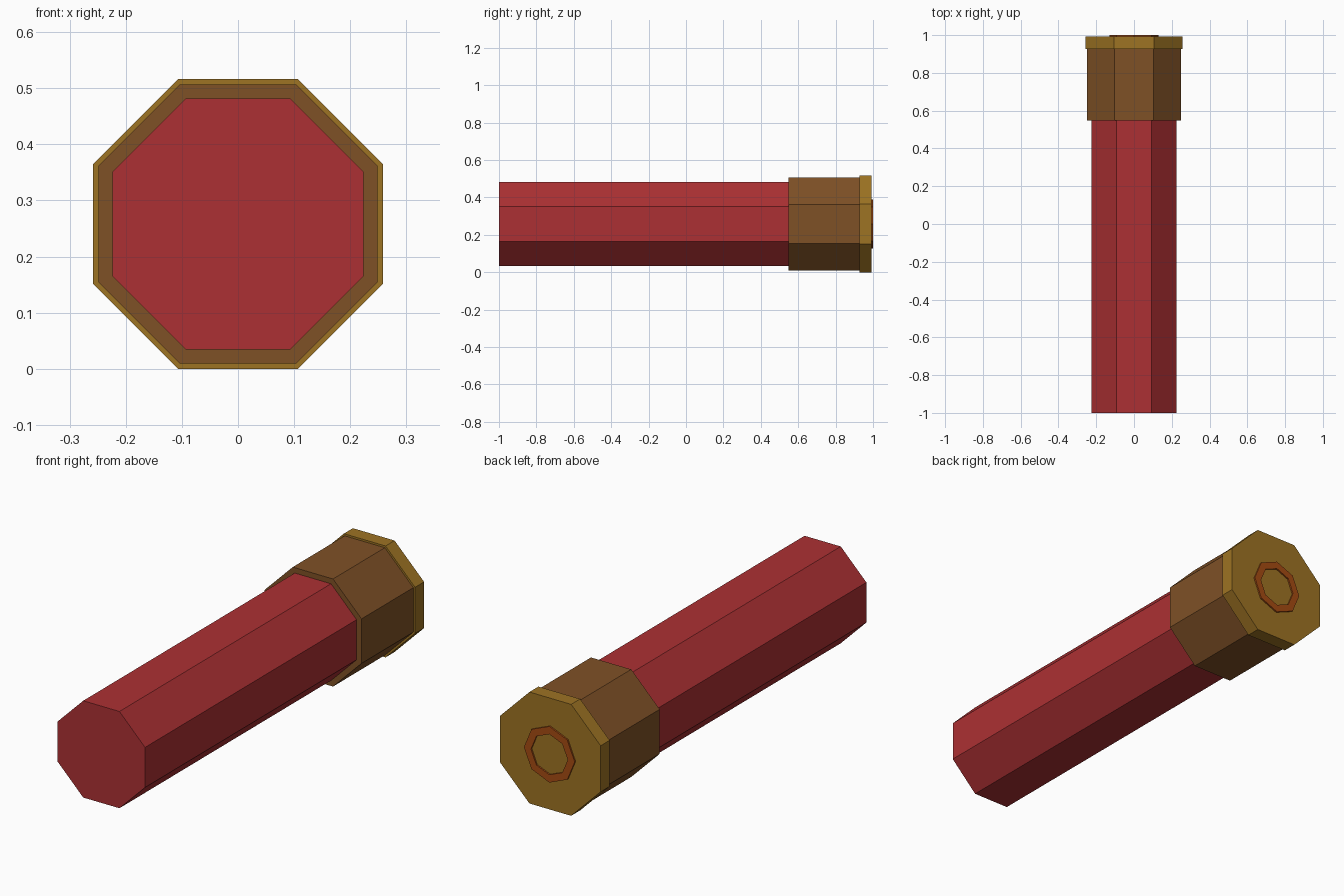
import bpy, bmesh, math

if "Cube" in bpy.data.objects:
    bpy.data.objects.remove(bpy.data.objects["Cube"])

CENTRE_Z = 0.258


def material(name, srgb):
    lin = [((c / 255 + 0.055) / 1.055) ** 2.4 for c in srgb]
    m = bpy.data.materials.new(name)
    m.diffuse_color = (*lin, 1)
    m.use_nodes = True
    m.node_tree.nodes["Principled BSDF"].inputs["Base Color"].default_value = m.diffuse_color
    return m


red = material("red casing", (172, 48, 51))
bronze = material("dark bronze", (127, 81, 38))
brass = material("brass", (157, 115, 35))
copper = material("copper orange", (165, 75, 18))


def octagon(bm, radius, y, turn):
    return [bm.verts.new((radius * math.cos(a), y, CENTRE_Z + radius * math.sin(a)))
            for a in (math.tau * i / 8 + turn for i in range(8))]


def lathe(name, profile, mat, turn=math.pi / 8, ring=False):
    """Eight-sided body along y from (radius, y) pairs; a ring closes on itself."""
    bm = bmesh.new()
    loops = [octagon(bm, r, y, turn) for r, y in profile]
    pairs = list(zip(loops, loops[1:]))
    if ring:
        pairs.append((loops[-1], loops[0]))
    else:
        bm.faces.new(loops[0])
        bm.faces.new(loops[-1])
    for a, b in pairs:
        for i in range(8):
            j = (i + 1) % 8
            bm.faces.new((a[i], a[j], b[j], b[i]))
    bmesh.ops.recalc_face_normals(bm, faces=bm.faces)
    mesh = bpy.data.meshes.new(name)
    bm.to_mesh(mesh)
    bm.free()
    mesh.materials.append(mat)
    obj = bpy.data.objects.new(name, mesh)
    bpy.context.collection.objects.link(obj)


def flat(apothem):
    return apothem / math.cos(math.pi / 8)


# Long casing, metal head and flanged rim
lathe("casing", [(flat(0.224), -1), (flat(0.224), 0.55)], red)
lathe("metal_head", [(flat(0.249), 0.548), (flat(0.249), 0.93)], bronze)
lathe("rim", [(flat(0.258), 0.927), (flat(0.258), 0.993)], brass)

# Raised ring on the back of the rim, with points on the axes
lathe("primer_ring", [(0.13, 0.99), (0.13, 1.0), (0.094, 1.0), (0.094, 0.99)],
      copper, turn=0, ring=True)
